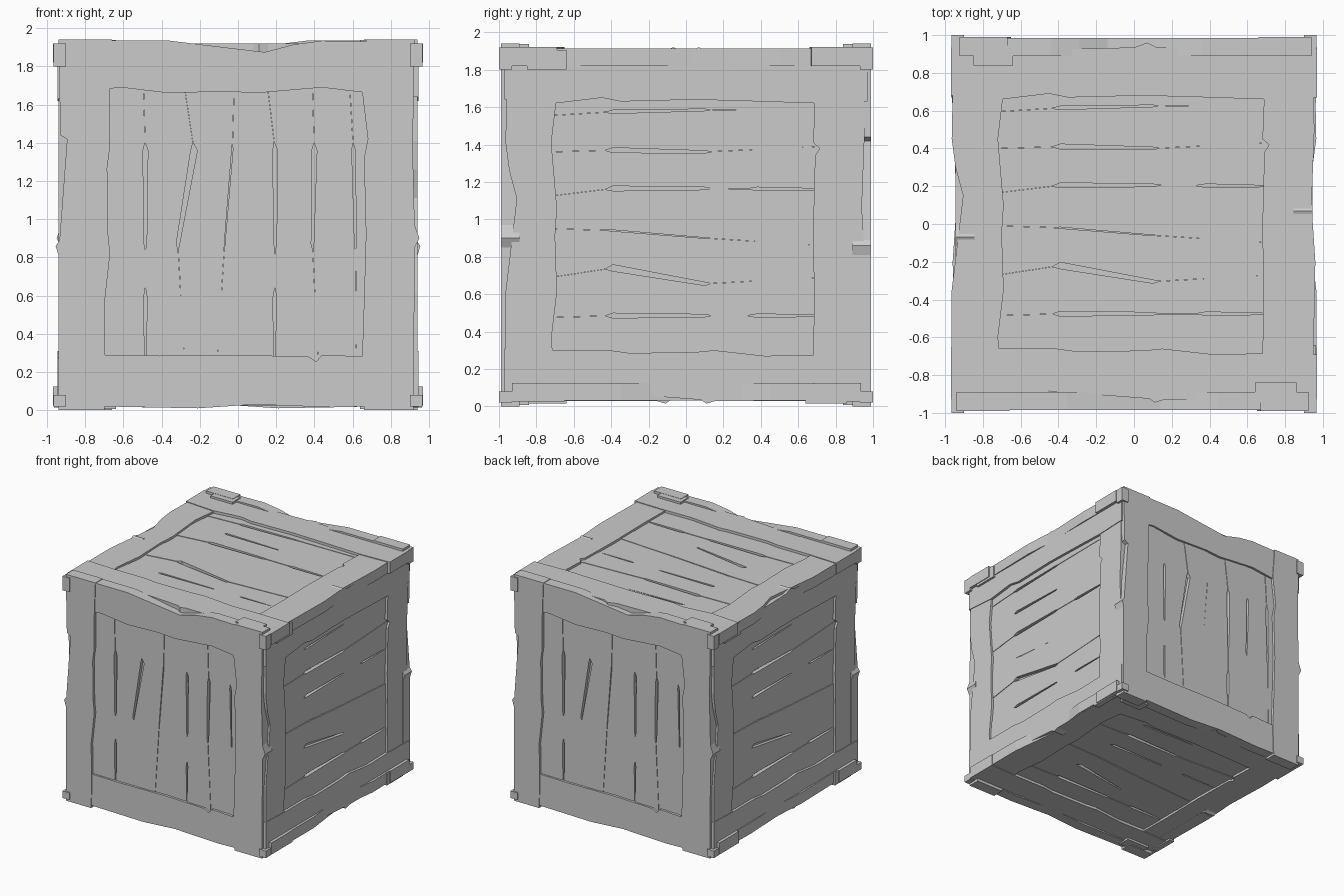
import bpy, bmesh
from mathutils import Matrix, Vector

if "Cube" in bpy.data.objects:
    bpy.data.objects.remove(bpy.data.objects["Cube"])

CZ = 0.97  # height of the crate centre


def prism(bm, pts, top, bottom):
    """Extrude a flat (u, v) outline between two depths."""
    lo = [bm.verts.new((u, v, bottom)) for u, v in pts]
    hi = [bm.verts.new((u, v, top)) for u, v in pts]
    bm.faces.new(hi)
    bm.faces.new(lo[::-1])
    n = len(pts)
    for i in range(n):
        j = (i + 1) % n
        bm.faces.new((lo[i], lo[j], hi[j], hi[i]))


def rect(u0, u1, v0, v1):
    return [(u0, v0), (u1, v0), (u1, v1), (u0, v1)]


def mesh_from(name, prisms):
    bm = bmesh.new()
    for pts, top, bottom in prisms:
        prism(bm, pts, top, bottom)
    bmesh.ops.recalc_face_normals(bm, faces=bm.faces)
    me = bpy.data.meshes.new(name)
    bm.to_mesh(me)
    bm.free()
    return me


def add(name, me, matrix=Matrix()):
    ob = bpy.data.objects.new(name, me)
    bpy.context.collection.objects.link(ob)
    ob.matrix_world = matrix
    return ob


def lerp(x, xs, ys):
    for i in range(len(xs) - 1):
        if x <= xs[i + 1]:
            t = (x - xs[i]) / (xs[i + 1] - xs[i])
            return ys[i] + t * (ys[i + 1] - ys[i])
    return ys[-1]


# Worn outlines of the long rails and short stiles of one side
rail_low = [(-0.97, -0.93), (-0.47, -0.92), (-0.45, -0.885), (0.08, -0.925),
            (0.11, -0.945), (0.16, -0.93), (0.97, -0.93), (0.97, -0.69),
            (0.7, -0.685), (0.42, -0.69), (0.15, -0.66), (0.05, -0.67),
            (-0.3, -0.675), (-0.41, -0.66), (-0.7, -0.66), (-0.97, -0.65)]
rail_high = [(-0.97, 0.68), (-0.7, 0.66), (-0.45, 0.69), (-0.35, 0.67),
             (0.05, 0.68), (0.4, 0.67), (0.7, 0.66), (0.97, 0.67),
             (0.97, 0.93), (0.12, 0.935), (0.07, 0.96), (0.0, 0.935),
             (-0.4, 0.925), (-0.97, 0.935)]
stile_left = [(-0.965, -0.7), (-0.71, -0.7), (-0.72, -0.6), (-0.69, -0.35),
              (-0.7, -0.05), (-0.69, 0.1), (-0.72, 0.45), (-0.69, 0.7),
              (-0.96, 0.7), (-0.965, 0.45), (-0.945, 0.3), (-0.905, 0.15),
              (-0.965, -0.35)]
stile_right = [(0.68, -0.72), (0.95, -0.72), (0.96, -0.2), (0.94, 0.1),
               (0.955, 0.5), (0.95, 0.7), (0.69, 0.7), (0.68, 0.45),
               (0.715, 0.42), (0.69, 0.38), (0.68, 0.0), (0.685, -0.4)]
frame = mesh_from("frame", [(rail_low, 0, -0.1), (rail_high, 0, -0.1),
                            (stile_left, -0.006, -0.1),
                            (stile_right, -0.006, -0.1)])

# Cracks between planks: centre line heights, then main and second widths
stations = [-0.72, -0.43, -0.39, 0.1, 0.13, 0.33, 0.38, 0.62, 0.72]
cracks = [(-0.485, -0.475, -0.475, -0.475, 0.026, 0.018),
          (-0.27, -0.22, -0.305, -0.27, 0.034, 0),
          (-0.01, -0.02, -0.06, -0.1, 0.006, 0),
          (0.165, 0.205, 0.205, 0.2, 0.026, 0.018),
          (0.40, 0.41, 0.40, 0.43, 0.026, 0),
          (0.595, 0.615, 0.625, 0.63, 0.018, 0)]


def edge(crack, side):
    pts = []
    for u in stations:
        mid = lerp(u, (-0.72, -0.39, 0.1, 0.72), crack[:4])
        gap = {-0.39: crack[4], 0.1: crack[4] * 0.5,
               0.38: crack[5], 0.62: crack[5] * 0.6}.get(u, 0.001)
        pts.append((u, mid + side * gap / 2))
    return pts


lows = [[(-0.72, -0.72), (0.72, -0.72)]] + [edge(c, 1) for c in cracks]
highs = [edge(c, -1) for c in cracks] + [[(-0.72, 0.72), (0.72, 0.72)]]
planks = mesh_from("planks", [(a + b[::-1], -0.022 - 0.004 * (i % 2), -0.08)
                              for i, (a, b) in enumerate(zip(lows, highs))])

# Small raised end blocks on two opposite corners of a side
blocks = mesh_from("end_blocks", [(rect(-0.85, -0.64, 0.84, 0.945), 0.018, -0.03),
                                  (rect(0.64, 0.86, -0.945, -0.84), 0.018, -0.03)])

# The same side turned onto all six directions: U axis, V axis, distance, V shift
sides = {
    "front": ((0, 0, -1), (1, 0, 0), 0.99, -0.01),
    "back": ((0, 0, -1), (-1, 0, 0), 0.99, -0.01),
    "right": ((0, 1, 0), (0, 0, 1), 0.945, -0.01),
    "left": ((0, -1, 0), (0, 0, 1), 0.945, -0.01),
    "top": ((1, 0, 0), (0, 1, 0), 0.95, 0),
    "bottom": ((-1, 0, 0), (0, 1, 0), 0.945, 0),
}
for side, (u, v, dist, shift) in sides.items():
    u, v = Vector(u), Vector(v)
    w = u.cross(v)
    m = Matrix((u, v, w)).transposed().to_4x4()
    m.translation = Vector((0, 0, CZ)) + w * dist + v * shift
    add(side + "_frame", frame, m)
    add(side + "_planks", planks, m)
    if side not in ("front", "back"):
        add(side + "_end_blocks", blocks, m)

# Inner box closing the bottom of the cracks
add("inner_box", mesh_from("inner_box", [(rect(-0.89, 0.89, -0.935, 0.935),
                                          CZ + 0.895, CZ - 0.89)]))

# Splintered corner chips
chips = []
for sx in (-1, 1):
    for sy in (-1, 1):
        x0, x1 = sorted((sx * 0.9, sx * 0.965))
        y0, y1 = sorted((sy * 0.93, sy * 1.0))
        chips.append((rect(x0, x1, y0, y1), 1.92, 1.80))
        chips.append((rect(x0, x1, y0, y1), 0.08, 0.02))
add("corner_chips", mesh_from("corner_chips", chips))
